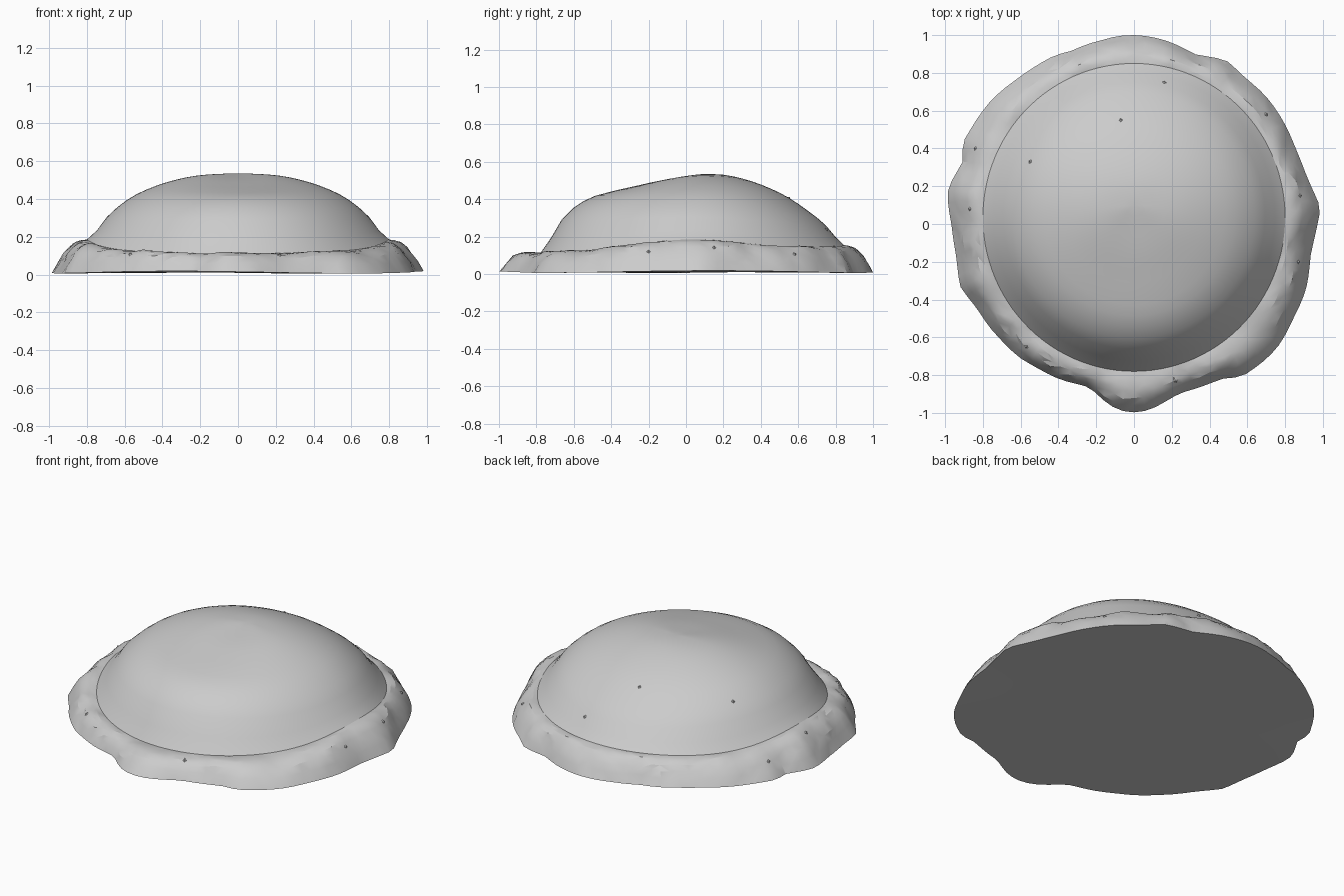
import bpy, bmesh, math, random
from mathutils import Vector
from mathutils.bvhtree import BVHTree

if "Cube" in bpy.data.objects:
    bpy.data.objects.remove(bpy.data.objects["Cube"])
random.seed(4)

grey = bpy.data.materials.new("plain grey")
grey.use_nodes = True
grey.diffuse_color = (0.6, 0.6, 0.6, 1)
bsdf = next(n for n in grey.node_tree.nodes if n.type == "BSDF_PRINCIPLED")
bsdf.inputs["Base Color"].default_value = grey.diffuse_color
bsdf.inputs["Roughness"].default_value = 0.8


def spline(values, u, loop=False):
    """Smooth curve through evenly spaced values, u in 0..1."""
    n = len(values)
    u *= n if loop else n - 1
    i = math.floor(u) if loop else min(math.floor(u), n - 2)
    f = u - i
    a, b, c, d = (values[k % n] if loop else values[max(0, min(n - 1, k))]
                  for k in range(i - 1, i + 3))
    return b + 0.5 * f * (c - a + f * (2*a - 5*b + 4*c - d + f * (3*(b - c) + d - a)))


# Ragged outline radius every five degrees, one quarter per row, from +x
OUTLINE = [
    .972, .987, .967, .95, .945, .945, .952, .96, .967, .972, .972, .977, .993, .975, .955, .97, .985, .995,
    1, .998, .988, .983, .975, .985, .985, .985, .988, .995, 1, 1, 1, 1, .965, .985, 1, .985,
    .967, .96, .957, .965, .977, .955, .942, .94, .935, .933, .93, .92, .915, .91, .9, .9, .945, .985,
    .997, .985, .955, .93, .93, .935, .945, .985, .995, 1, 1, .99, .98, .977, .972, .96, .95, .957]
# Dome heights in even steps from the apex outwards
FRONT = [.535, .518, .497, .469, .44, .4, .305, .11]
BACK = [.535, .53, .507, .47, .42, .35, .265, .15]
SIDE = [.535, .532, .522, .498, .46, .402, .3, .14]
SEGMENTS, DOME_RINGS, RIM_RINGS = 108, 15, 6
APEX = Vector((0, 0.1))


def dome_height(t, ang):
    s, c = math.sin(ang), math.cos(ang)
    end = FRONT if s < 0 else BACK
    flank = 0.045 * c ** 10 * t ** 8
    return c * c * spline(SIDE, t) + s * s * spline(end, t) + flank


def dome_edge(ang):
    return Vector((0.8 * math.cos(ang), 0.035 + 0.815 * math.sin(ang)))


def surface_point(ang, ring):
    """Point on the dome, or on the lumpy rim beyond it."""
    s = math.sin(ang)
    edge = dome_edge(ang)
    if ring <= DOME_RINGS:
        t = ring / DOME_RINGS
        p = APEX.lerp(edge, t)
        return Vector((p.x, p.y, dome_height(t, ang)))
    t = (ring - DOME_RINGS) / RIM_RINGS
    radius = spline(OUTLINE, (ang / math.tau) % 1, loop=True)
    p = edge.lerp(radius * Vector((math.cos(ang), s)), t)
    base = 0.012 + 0.006 * math.sin(3 * ang + 1.1)
    power = 1.8 + 1.6 * max(0, -s) + 0.4 * max(0, s)
    z = dome_height(1, ang) * (1 - t ** power) + base * t ** power
    if t < 1:
        bump = 0.006 * math.sin(11 * ang) + 0.004 * math.sin(23 * ang + 2)
        z += math.sin(math.pi * t) * (0.006 + bump + random.uniform(-.004, .004))
        p += Vector((random.uniform(-.006, .006), random.uniform(-.006, .006)))
    return Vector((p.x, p.y, max(z, base)))


# Domed body with its ragged rim and flat underside
bm = bmesh.new()
apex = bm.verts.new((APEX.x, APEX.y, FRONT[0]))
rings = []
for r in range(1, DOME_RINGS + RIM_RINGS + 1):
    rings.append([bm.verts.new(surface_point(math.tau * k / SEGMENTS, r))
                  for k in range(SEGMENTS)])
centre = bm.verts.new((0, 0, 0.012))
for k in range(SEGMENTS):
    n = (k + 1) % SEGMENTS
    bm.faces.new((apex, rings[0][k], rings[0][n]))
    bm.faces.new((centre, rings[-1][n], rings[-1][k]))
    for inner, outer in zip(rings, rings[1:]):
        bm.faces.new((inner[k], outer[k], outer[n], inner[n]))
bmesh.ops.triangulate(bm, faces=[f for f in bm.faces if len(f.verts) == 4])
bmesh.ops.recalc_face_normals(bm, faces=bm.faces)
tree = BVHTree.FromBMesh(bm)
mesh = bpy.data.meshes.new("domed_body")
bm.to_mesh(mesh)
bm.free()
mesh.materials.append(grey)
body = bpy.data.objects.new("domed_body", mesh)
bpy.context.collection.objects.link(body)
bpy.context.view_layer.objects.active = body
body.select_set(True)
bpy.ops.object.shade_smooth_by_angle(angle=math.radians(22))

# Tiny crumbs on the surface
for i, (x, y) in enumerate([(-.07, .55), (.16, .75), (-.55, .33), (-.84, .4),
                            (-.87, .08), (.7, .58), (.88, .15), (.87, -.2),
                            (-.57, -.65), (.22, -.83)]):
    hit, normal, _, _ = tree.ray_cast(Vector((x, y, 2)), Vector((0, 0, -1)))
    bpy.ops.mesh.primitive_cone_add(vertices=4, radius1=0.022, radius2=0,
                                    depth=0.016, location=hit)
    crumb = bpy.context.object
    crumb.name = f"crumb_{i + 1}"
    crumb.rotation_euler = normal.to_track_quat("Z", "Y").to_euler()
    crumb.data.materials.append(grey)
